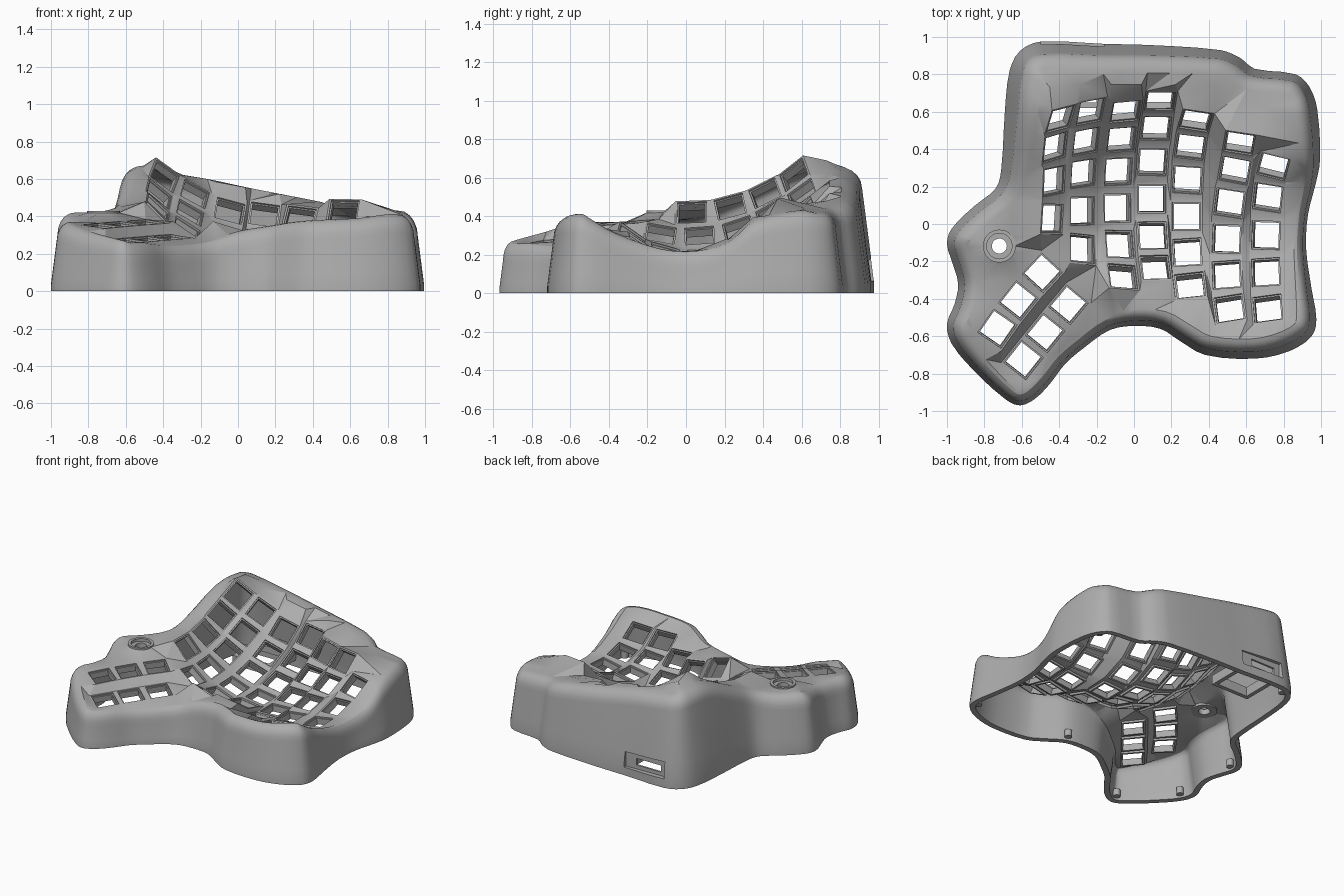
import bpy, bmesh, math
from mathutils import Vector, geometry

if "Cube" in bpy.data.objects:
    bpy.data.objects.remove(bpy.data.objects["Cube"])

grey = bpy.data.materials.new("matte grey")
grey.use_nodes = True
grey.diffuse_color = (0.42, 0.42, 0.42, 1)
grey.node_tree.nodes["Principled BSDF"].inputs["Base Color"].default_value = (0.42, 0.42, 0.42, 1)


def finish(bm, name, thickness=0.0, closed=True):
    """Turn a bmesh into a named, shaded object."""
    if closed:
        bmesh.ops.recalc_face_normals(bm, faces=bm.faces[:])
    mesh = bpy.data.meshes.new(name)
    bm.to_mesh(mesh)
    bm.free()
    mesh.materials.append(grey)
    obj = bpy.data.objects.new(name, mesh)
    bpy.context.collection.objects.link(obj)
    bpy.ops.object.select_all(action="DESELECT")
    obj.select_set(True)
    bpy.context.view_layer.objects.active = obj
    if thickness:
        mod = obj.modifiers.new("shell thickness", "SOLIDIFY")
        mod.thickness = thickness
        mod.offset = -1
        bpy.ops.object.modifier_apply(modifier=mod.name)
    bpy.ops.object.shade_smooth_by_angle(angle=math.radians(25))
    return obj


def band(bm, loops, wrap=False):
    """Skin a series of equal closed loops of points with quads."""
    rows = [[bm.verts.new(p) for p in loop] for loop in loops]
    for a, b in zip(rows, rows[1:] + (rows[:1] if wrap else [])):
        n = len(a)
        for i in range(n):
            j = (i + 1) % n
            bm.faces.new((a[i], a[j], b[j], b[i]))
    return rows


def box(bm, lo, hi):
    lo, hi = Vector(lo), Vector(hi)
    made = bmesh.ops.create_cube(bm, size=1)["verts"]
    for vert in made:
        vert.co = (lo + hi) / 2 + vert.co * (hi - lo)


def inside(p, poly):
    hit = False
    for a, b in zip(poly, poly[1:] + poly[:1]):
        if (a.y > p.y) != (b.y > p.y) and p.x < (b.x - a.x) * (p.y - a.y) / (b.y - a.y) + a.x:
            hit = not hit
    return hit


# Case outline at the base, with the height of the rim above each point
outline = [Vector(p) for p in (
    (-.61, -.97, .27), (-.53, -.935, .26), (-.45, -.855, .26), (-.37, -.75, .25),
    (-.265, -.66, .25), (-.13, -.567, .27), (0, -.545, .32), (.14, -.56, .35),
    (.245, -.625, .37), (.38, -.7, .38), (.645, -.72, .39), (.83, -.68, .41),
    (.95, -.6, .41), (.975, -.51, .39), (.95, -.35, .31), (.92, -.13, .23),
    (.93, .05, .22), (.97, .21, .27), (.995, .35, .38), (.98, .61, .43),
    (.94, .73, .42), (.865, .8, .42), (.645, .83, .44), (.565, .89, .46),
    (.46, .93, .48), (.08, .957, .55), (-.16, .963, .6), (-.5, .975, .65),
    (-.61, .925, .66), (-.665, .82, .67), (-.69, .61, .66), (-.71, .29, .51),
    (-.74, .19, .45), (-.855, .095, .42), (-.975, -.025, .42), (-1, -.107, .41),
    (-.97, -.21, .39), (-.94, -.32, .37), (-.96, -.43, .37), (-1, -.535, .37),
    (-.975, -.64, .36), (-.855, -.785, .32), (-.69, -.935, .28))]
STEPS = 3
count = len(outline)
heading = [(outline[(i + 1) % count] - outline[i - 1]).normalized() for i in range(count)]
path = []
for i in range(count):
    j = (i + 1) % count
    a, b = outline[i], outline[j]
    reach = (b - a).length / 3
    path += geometry.interpolate_bezier(a, a + heading[i] * reach, b - heading[j] * reach, b, STEPS + 1)[:-1]
total = len(path)
outward = []
for i in range(total):
    t = path[(i + 1) % total] - path[i - 1]
    outward.append(Vector((t.y, -t.x, 0)).normalized())
for _ in range(5):
    outward = [(outward[i - 1] + outward[i] + outward[(i + 1) % total]).normalized() for i in range(total)]


def inset(i, d, z):
    p = path[i] - outward[i] * d
    return Vector((p.x, p.y, z))


# Tapered wall with a rounded shoulder, wider where the wall is taller
shell = bmesh.new()
FOOT = .12
loops = []
for t in (0, FOOT, .34, 1):
    loops.append([inset(i, .13 * max(t - FOOT, 0) * (p.z - .1), t * (p.z - .1)) for i, p in enumerate(path)])
for k in range(1, 6):
    a = math.radians(18 * k)
    loops.append([inset(i, .115 * (p.z - .1) + (.015 + .15 * p.z) * (1 - math.cos(a)), p.z - .1 + .1 * math.sin(a))
                  for i, p in enumerate(path)])
rim = band(shell, loops)[-1]

# Opening for the port in the back wall
opening = []
for f in shell.faces:
    c = f.calc_center_median()
    if c.y > .9 and -.5 < c.x < -.16 and .07 < c.z < .16:
        opening.append(f)
bmesh.ops.delete(shell, geom=opening, context="FACES")

# Key centres: (sideways tilt, first row, centres from back to front)
columns = (
    (45, 0, ((-.39, .56, .615), (-.42, .41, .52), (-.425, .23, .45), (-.435, .03, .42))),
    (35, 0, ((-.23, .6, .52), (-.255, .44, .42), (-.27, .27, .34), (-.275, .07, .3), (-.275, -.13, .31))),
    (20, 0, ((-.045, .6, .43), (-.067, .45, .31), (-.083, .28, .23), (-.088, .085, .2),
             (-.077, -.107, .22), (-.06, -.278, .3))),
    (8, 0, ((.14, .655, .41), (.12, .51, .28), (.1, .33, .19), (.095, .135, .15),
            (.1, -.06, .18), (.115, -.23, .26))),
    (-3, 0, ((.33, .55, .39), (.3, .41, .26), (.285, .235, .17), (.28, .04, .14),
             (.285, -.15, .17), (.3, -.326, .25))),
    (-8, 0, ((.565, .43, .43), (.54, .285, .31), (.51, .11, .23), (.495, -.08, .19),
             (.495, -.27, .22), (.51, -.45, .29))),
    (-10, 1, ((.745, .305, .34), (.715, .14, .24), (.705, -.06, .2), (.705, -.257, .22), (.715, -.45, .29))))
thumb = (((-.49, -.262, .37), (-.618, -.41, .36), (-.73, -.56, .35)),
         ((-.35, -.433, .29), (-.474, -.583, .28), (-.59, -.727, .27)))
CELL, HOLE = .086, .076
SIDES = ((-1, -1), (1, -1), (1, 1), (-1, 1))
BL, BR, TR, TL = range(4)
frames, corners = [], set()


def add_column(cells, col, first, points, across):
    """Square key cells with a hole, turned to follow the arc of their column."""
    pts = [Vector(p) for p in points]
    steps = [(a - b).normalized() for a, b in zip(pts, pts[1:])]
    along = [(a + b).normalized() for a, b in zip(steps, steps[1:])]
    ends = [2 * s * s.dot(v) - v for s, v in ((steps[0], along[0]), (steps[-1], along[-1]))]
    for i, (c, v) in enumerate(zip(pts, [ends[0]] + along + [ends[1]])):
        u = (across - v * across.dot(v)).normalized()
        frames.append((c, u, v, u.cross(v)))
        outer, hole = band(shell, [[c + (u * sx + v * sy) * s for sx, sy in SIDES] for s in (CELL, HOLE)])
        cells[col, first + i] = outer
        corners.update(outer)


def web(cells):
    """Join neighbouring cells across the gaps."""
    for (c, r), a in cells.items():
        b, d, e = cells.get((c + 1, r)), cells.get((c, r + 1)), cells.get((c + 1, r + 1))
        if b:
            shell.faces.new((a[BR], b[BL], b[TL], a[TR]))
        if d:
            shell.faces.new((d[TL], d[TR], a[BR], a[BL]))
        if b and d and e:
            shell.faces.new((d[TR], e[TL], b[BL], a[BR]))


main_cells, thumb_cells = {}, {}
for col, (tilt, first, points) in enumerate(columns):
    a = math.radians(tilt)
    add_column(main_cells, col, first, points, Vector((math.cos(a), 0, -math.sin(a))))
for col, points in enumerate(thumb):
    add_column(thumb_cells, col, 0, points, Vector((.76, -.65, -.12)))
web(main_cells)
web(thumb_cells)

# Edge loops of the two key fields
follow = {}
for e in shell.edges:
    if len(e.link_faces) == 1 and e.verts[0] in corners and e.verts[1] in corners:
        loop = e.link_loops[0]
        follow[loop.vert] = loop.link_loop_next.vert
borders = []
while follow:
    start = next(iter(follow))
    chain, v = [], start
    while v in follow:
        chain.append(v)
        v = follow.pop(v)
    borders.append(chain)

# Round seat for the dial
dial = Vector((-.72, -.118, 0))


def circle(r, z, n=32):
    return [dial + Vector((r * math.cos(k * math.tau / n), r * math.sin(k * math.tau / n), z)) for k in range(n)]


borders.append([shell.verts.new(p) for p in circle(.082, .42)])

# Faceted deck between the rim, the key fields and the dial seat, with a crest behind the keys
points, edges = [], []
for chain in [rim] + borders:
    base = len(points)
    points += chain
    edges += [(base + i, base + (i + 1) % len(chain)) for i in range(len(chain))]
crest = ((-.45, .73, .69), (-.29, .745, .62), (-.12, .745, .585), (.04, .745, .555), (.22, .745, .52),
         (.43, .73, .48), (.7, .62, .44))
points += [shell.verts.new(p) for p in crest]
flat, _, tris, source, _, _ = geometry.delaunay_2d_cdt([p.co.xy for p in points], edges, [], 0, 1e-5, True)
rim_poly = [v.co.xy for v in rim]
hole_polys = [[v.co.xy for v in chain] for chain in borders]
deck = []
for p, ids in zip(flat, source):
    if ids:
        deck.append(points[ids[0]])
    else:
        near = min(points, key=lambda q: (q.co.xy - p).length)
        deck.append(shell.verts.new((p.x, p.y, near.co.z)))
for tri in tris:
    mid = sum((flat[i] for i in tri), Vector((0, 0))) / len(tri)
    if not inside(mid, rim_poly) or any(inside(mid, h) for h in hole_polys):
        continue
    a, b, c = (flat[i] for i in tri[:3])
    order = tri if (b - a).cross(c - a) > 0 else tri[::-1]
    verts = [deck[i] for i in order]
    if len(set(verts)) == len(verts) and not shell.faces.get(verts):
        shell.faces.new(verts)
bmesh.ops.delete(shell, geom=[v for v in shell.verts if not v.link_faces], context="VERTS")
finish(shell, "case_shell", thickness=.04, closed=False)

# Stepped sockets inside the key holes
bm = bmesh.new()
for c, u, v, n in frames:
    band(bm, [[c + (u * sx + v * sy) * s + n * z for sx, sy in SIDES]
              for s, z in ((.081, -.01), (.068, -.01), (.068, -.055), (.081, -.055))], wrap=True)
finish(bm, "key_sockets")

# Collar around the dial hole
bm = bmesh.new()
band(bm, [circle(r, z) for r, z in ((.088, .37), (.088, .43), (.068, .43), (.068, .41), (.04, .41), (.04, .37))],
     wrap=True)
finish(bm, "dial_collar")


# Recessed port plate with a slot
def rect(x0, x1, z0, z1, y):
    return [Vector(p) for p in ((x0, y, z0), (x1, y, z0), (x1, y, z1), (x0, y, z1))]


bm = bmesh.new()
outer, slot = (-.52, -.14, .04, .2), (-.45, -.25, .09, .14)
band(bm, [rect(*outer, .94), rect(*slot, .94), rect(*slot, .925), rect(*outer, .925)], wrap=True)
finish(bm, "port_plate")

# Rails that hold the circuit board
bm = bmesh.new()
for x in (-.48, -.2):
    box(bm, (x, .62, .05), (x + .03, .93, .12))
box(bm, (-.48, .62, .05), (-.17, .65, .12))
finish(bm, "board_rails")

# Screw posts along the inside of the wall
bm = bmesh.new()
for k in (0, 7, 12, 20, 28, 35, 40):
    made = bmesh.ops.create_cone(bm, cap_ends=True, segments=16, radius1=.025, radius2=.025, depth=.05)
    bmesh.ops.translate(bm, verts=made["verts"], vec=inset(k * STEPS, .06, .04))
finish(bm, "screw_posts")
